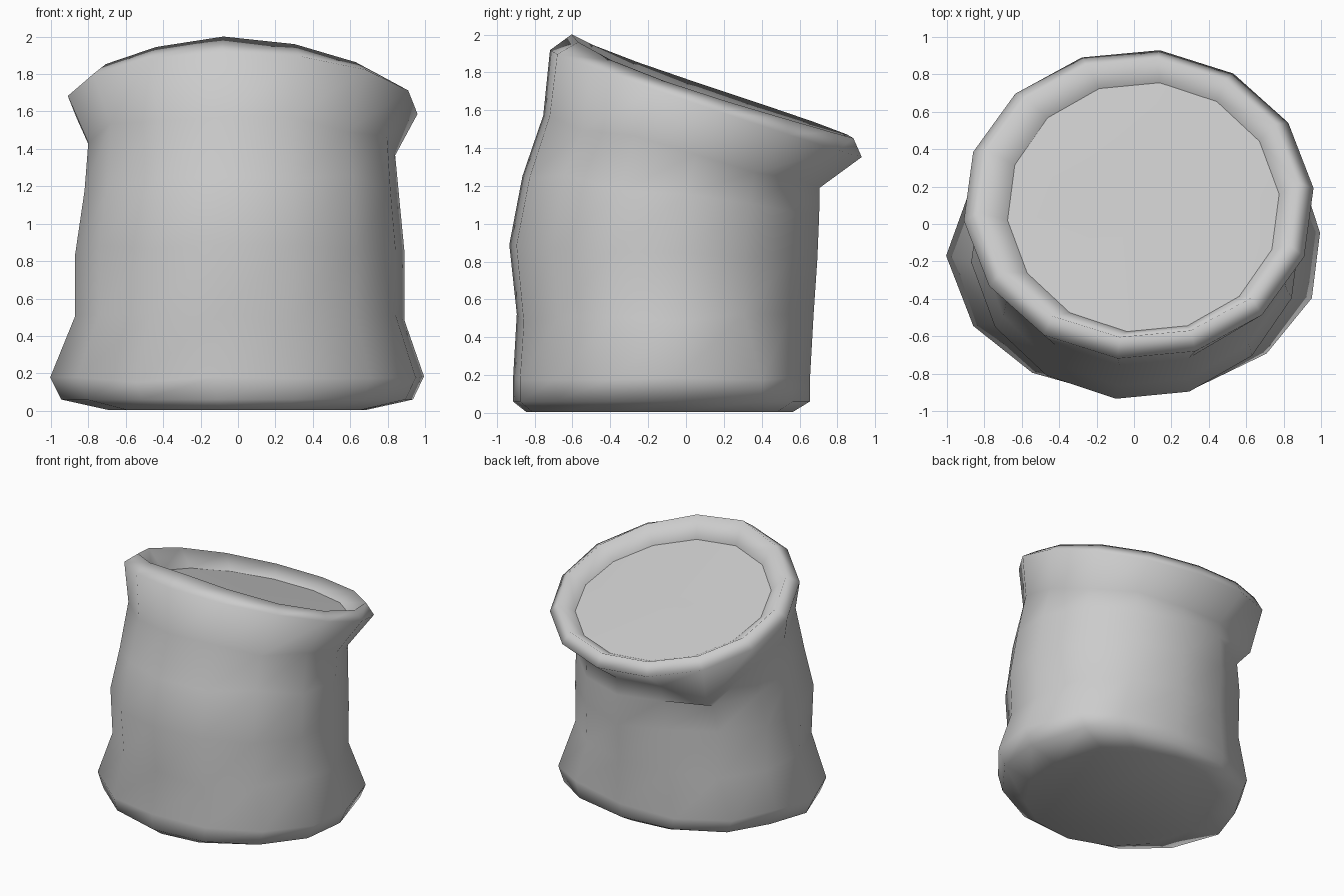
import bpy, bmesh, math, random

if "Cube" in bpy.data.objects:
    bpy.data.objects.remove(bpy.data.objects["Cube"])

random.seed(4)
N = 14
PHASE = math.radians(6)

# Rings from base to inner lip: cx, cy, rx, ry, z, slope along y, roll along x, side sag
RINGS = [
    (0.00, -0.14, 0.70, 0.71, 0.005, 0.0, 0.0, 0),
    (0.00, -0.13, 0.95, 0.79, 0.06, 0.0, 0.0, 0),
    (0.00, -0.13, 1.01, 0.79, 0.18, 0.0, 0.02, 0),
    (0.01, -0.11, 0.885, 0.79, 0.50, 0.0, 0.0, 0),
    (0.01, -0.12, 0.885, 0.82, 0.85, -0.02, 0.0, 0),
    (0.02, -0.08, 0.845, 0.79, 1.16, -0.12, 0.0, 0),
    (0.02, -0.025, 0.825, 0.735, 1.40, -0.27, -0.01, 0),
    (0.025, 0.105, 0.94, 0.83, 1.635, -0.34, -0.02, 0),
    (0.025, 0.14, 0.86, 0.75, 1.73, -0.37, -0.02, 1),
    (0.05, 0.09, 0.73, 0.67, 1.60, -0.30, -0.02, 0.4),
]
# Uneven base outline: segment index -> x and y factors
BASE_SHAPE = {0: (0.99, 1.0), 1: (0.99, 1.4), 2: (1.07, 1.05), 6: (0.94, 1.0), 7: (1.0, 0.8)}


def ring_points(cx, cy, rx, ry, z, slope, roll, sag):
    pts = []
    for i in range(N):
        a = PHASE + 2 * math.pi * i / N
        dx, dy = rx * math.cos(a), ry * math.sin(a)
        depth = 0.06 if dx > 0 else 0.04
        drop = sag * depth * abs(math.cos(a)) * (1 - math.sin(a)) / 1.4
        pts.append((cx + dx, cy + dy, z + slope * dy + roll * dx - drop))
    return pts


def make_object(name, bm):
    bmesh.ops.recalc_face_normals(bm, faces=bm.faces)
    for f in bm.faces:
        f.smooth = True
    me = bpy.data.meshes.new(name)
    bm.to_mesh(me)
    bm.free()
    ob = bpy.data.objects.new(name, me)
    bpy.context.collection.objects.link(ob)
    return ob


# Cloth sack with rolled, tilted rim
bm = bmesh.new()
loops = []
for k, r in enumerate(RINGS):
    loop = [bm.verts.new(p) for p in ring_points(*r)]
    if 2 <= k <= 6:  # slumped cloth irregularity
        for v in loop:
            v.co.z += random.uniform(-0.03, 0.03)
    if k < 3:
        for i, (fx, fy) in BASE_SHAPE.items():
            loop[i].co.x *= fx
            loop[i].co.y *= fy
    loops.append(loop)
for lo, hi in zip(loops, loops[1:]):
    for i in range(N):
        j = (i + 1) % N
        bm.faces.new((lo[i], lo[j], hi[j], hi[i]))
bm.faces.new(loops[0])

# Drooping pointed fold of the rim at the back left
loops[6][5].co = (-0.60, 0.60, 1.12)
# Pinched fold on the right side below the rim
pinch = loops[6][N - 2]
pinch.co.x *= 0.97
pinch.co.z -= 0.06
make_object("sack", bm)

# Contents filling the mouth, a tilted fan
bm = bmesh.new()
fill = [bm.verts.new(p) for p in ring_points(*RINGS[-1])]
mid = bm.verts.new((0.05, 0.09, 1.60))
for i in range(N):
    bm.faces.new((fill[i], fill[(i + 1) % N], mid))
make_object("sack_contents", bm)
